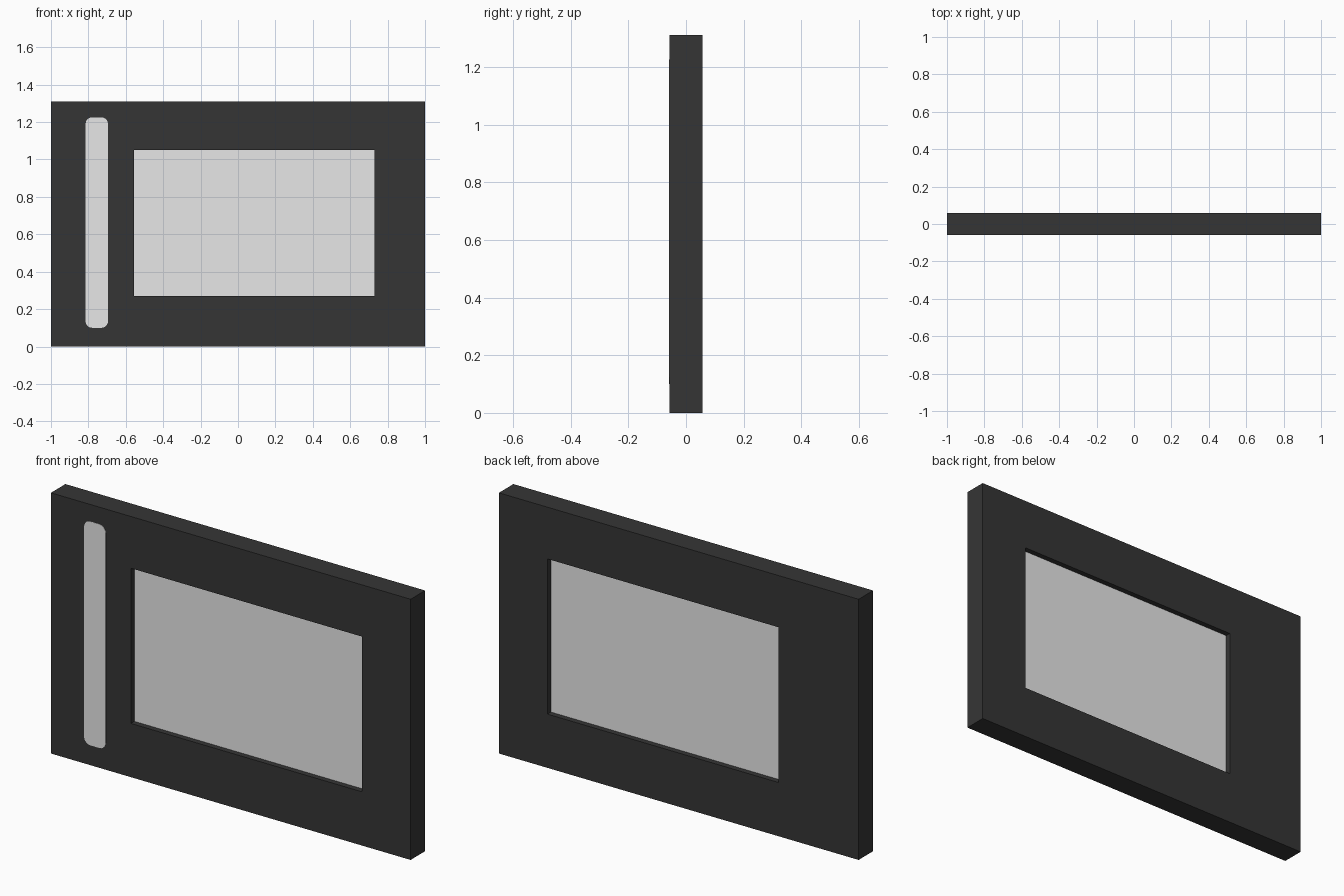
import bpy
import bmesh

cube = bpy.data.objects.get("Cube")
if cube:
    bpy.data.objects.remove(cube, do_unlink=True)

DEPTH = 0.0575  # half thickness of the door


def material(name, value):
    mat = bpy.data.materials.new(name)
    mat.use_nodes = True
    colour = (value, value, value, 1)
    mat.diffuse_color = colour
    mat.node_tree.nodes["Principled BSDF"].inputs["Base Color"].default_value = colour
    return mat


def finish(name, bm, mat):
    bmesh.ops.recalc_face_normals(bm, faces=bm.faces)
    mesh = bpy.data.meshes.new(name)
    bm.to_mesh(mesh)
    bm.free()
    mesh.materials.append(mat)
    obj = bpy.data.objects.new(name, mesh)
    bpy.context.collection.objects.link(obj)
    return obj


def slab(name, x0, x1, y0, y1, z0, z1, mat, radius=0):
    """Box whose four depth-wise edges can be rounded."""
    bm = bmesh.new()
    bmesh.ops.create_cube(bm, size=1)
    for v in bm.verts:
        v.co.x = x1 if v.co.x > 0 else x0
        v.co.y = y1 if v.co.y > 0 else y0
        v.co.z = z1 if v.co.z > 0 else z0
    if radius:
        edges = [e for e in bm.edges if abs(e.verts[0].co.y - e.verts[1].co.y) > 1e-5]
        bmesh.ops.bevel(bm, geom=edges, offset=radius, segments=5, profile=0.5, affect='EDGES')
    return finish(name, bm, mat)


def frame(name, outer, inner, mat):
    """Rectangular plate with a rectangular opening through it."""
    bm = bmesh.new()

    def loop(rect, y):
        x0, x1, z0, z1 = rect
        return [bm.verts.new((x, y, z)) for x, z in ((x0, z0), (x1, z0), (x1, z1), (x0, z1))]

    rings = [loop(outer, -DEPTH), loop(inner, -DEPTH), loop(inner, DEPTH), loop(outer, DEPTH)]
    for a, b in zip(rings, rings[1:] + rings[:1]):
        for i in range(4):
            j = (i + 1) % 4
            bm.faces.new((a[i], a[j], b[j], b[i]))
    return finish(name, bm, mat)


dark = material("dark charcoal", 0.036)
light = material("light grey", 0.8)

# Door surround with the window opening
opening = (-0.555, 0.73, 0.27, 1.05)
frame("door_frame", (-1, 1, 0, 1.31), opening, dark)

# Window pane, recessed on both sides
x0, x1, z0, z1 = opening
slab("window_pane", x0, x1, -0.03, 0.03, z0, z1, light)

# Flush handle strip on the front
slab("handle_strip", -0.815, -0.695, -DEPTH - 0.001, -DEPTH + 0.006, 0.10, 1.225, light, 0.035)
